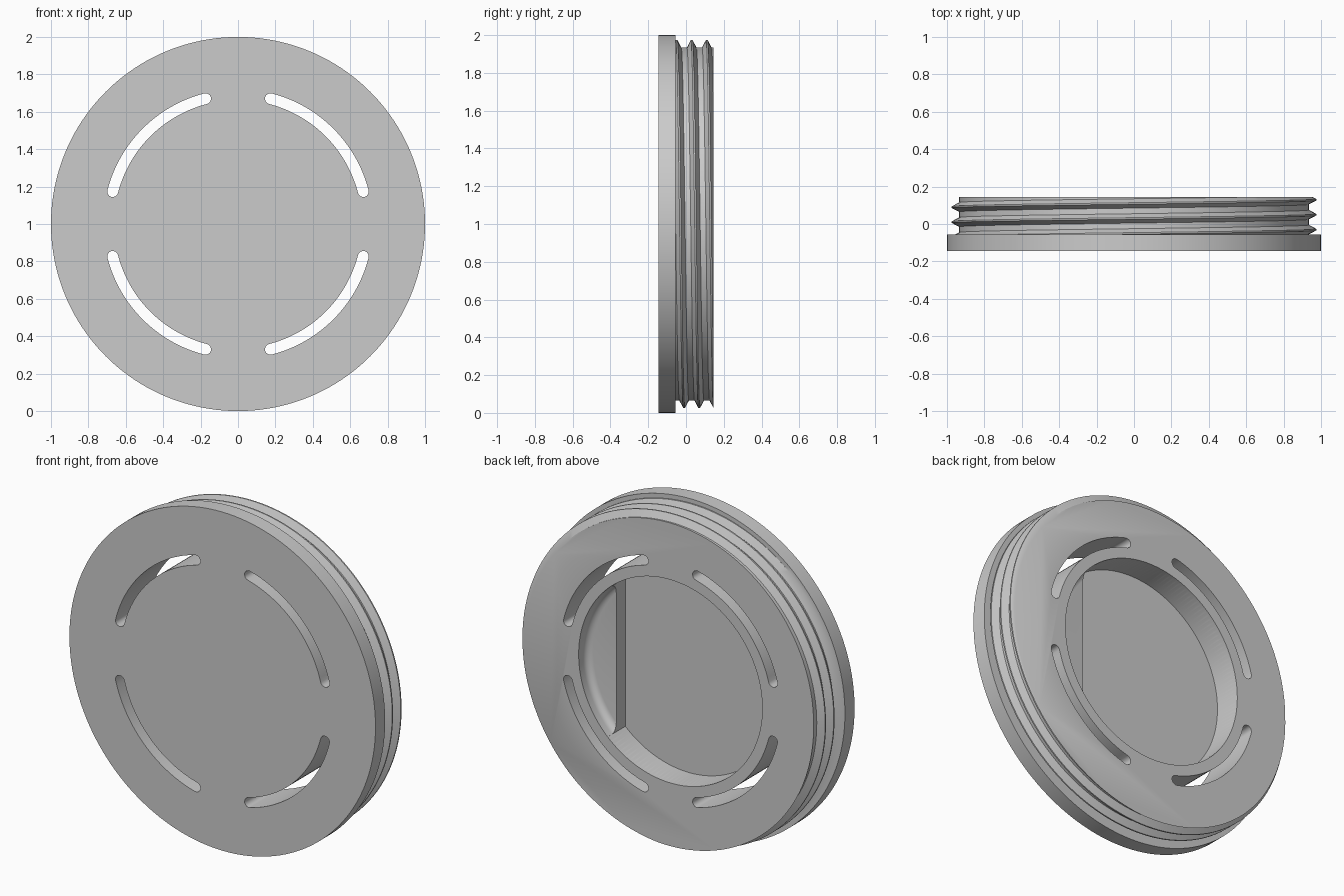
import bpy, bmesh
from math import sin, cos, pi, radians, acos

cube = bpy.data.objects.get("Cube")
if cube:
    bpy.data.objects.remove(cube, do_unlink=True)

STEPS = 160
FRONT, SHOULDER, BACK = -0.145, -0.055, 0.145
PITCH, CREST, ROOT = 0.08, 0.975, 0.935
RECESS, FLOOR, LEDGE, CHORD = 0.6, -0.02, 0.065, 0.41


def polar(r, t, y):
    """Point at radius r, angle t clockwise from the top, depth y."""
    return (r * sin(t), y, 1 + r * cos(t))


def loft(name, rings):
    """Skin open rings whose ends coincide, weld the seam and cap both ends."""
    bm = bmesh.new()
    rows = [[bm.verts.new(p) for p in ring] for ring in rings]
    for a, b in zip(rows, rows[1:]):
        for i in range(len(a) - 1):
            bm.faces.new((a[i], a[i + 1], b[i + 1], b[i]))
    bmesh.ops.remove_doubles(bm, verts=bm.verts, dist=1e-4)
    bmesh.ops.holes_fill(bm, edges=bm.edges, sides=0)
    bmesh.ops.recalc_face_normals(bm, faces=bm.faces)
    mesh = bpy.data.meshes.new(name)
    bm.to_mesh(mesh)
    bm.free()
    obj = bpy.data.objects.new(name, mesh)
    bpy.context.collection.objects.link(obj)
    return obj


def prism(name, outline, y0, y1):
    closed = outline + outline[:1]
    return loft(name, [[polar(r, t, y) for r, t in closed] for y in (y0, y1)])


def thread_radius(y, crest_y):
    u = abs((y - crest_y + PITCH / 2) % PITCH - PITCH / 2)
    f = min(max((u - 0.004) / 0.021, 0), 1)
    return CREST + (ROOT - CREST) * f


# Threaded plug with its front flange: helical rows clamped to the plug length
angles = [2 * pi * i / STEPS for i in range(STEPS + 1)]
rings = [[polar(1, t, y) for t in angles] for y in (FRONT, SHOULDER)]
for k in range(-3, 3):
    for offset in (-0.004, 0.004, 0.025, 0.055):
        ring = []
        for t in angles:
            crest_y = 0.03 + PITCH * (t / (2 * pi) + k)
            y = min(max(crest_y + offset, SHOULDER), BACK)
            ring.append(polar(thread_radius(y, crest_y), t, y))
        rings.append(ring)
plug = loft("threaded_plug", rings)

# Shallow round recess with a filleted bottom edge, leaving the ledge
fillet = 0.04
profile = [(RECESS, 0.3)]
for i in range(7):
    a = pi / 2 * i / 6
    profile.append((RECESS - fillet * (1 - cos(a)), LEDGE + fillet * (1 - sin(a))))
cutters = [loft("recess_cutter", [[polar(r, t, y) for t in angles] for r, y in profile])]

# Deep recess, stopped by a straight ledge wall on the left side
start = pi / 2 + acos(CHORD / RECESS)
sweep = 2 * pi - 2 * acos(CHORD / RECESS)
outline = [(RECESS, start + sweep * i / 120) for i in range(121)]
cutters.append(prism("deep_recess_cutter", outline, FLOOR, 0.3))

# Four curved slots with round ends
mid, half = 0.692, 0.029
lo, hi = radians(14.5), radians(75.5)
for q in range(4):
    base = q * pi / 2
    slot = [(mid + half, base + lo + (hi - lo) * i / 28) for i in range(29)]
    for i in range(1, 8):
        a = pi * i / 8
        slot.append((mid + half * cos(a), base + hi + half * sin(a) / mid))
    slot += [(mid - half, base + hi - (hi - lo) * i / 28) for i in range(29)]
    for i in range(1, 8):
        a = pi * i / 8
        slot.append((mid - half * cos(a), base + lo - half * sin(a) / mid))
    cutters.append(prism("slot_cutter", slot, -0.3, 0.3))

# Cut everything out of the plug
bpy.ops.object.select_all(action='DESELECT')
plug.select_set(True)
bpy.context.view_layer.objects.active = plug
for cutter in cutters:
    cutter.hide_render = True
    mod = plug.modifiers.new("cut", 'BOOLEAN')
    mod.operation = 'DIFFERENCE'
    mod.solver = 'EXACT'
    mod.object = cutter
    bpy.ops.object.modifier_apply(modifier=mod.name)
    bpy.data.objects.remove(cutter, do_unlink=True)

# Single grey colour
grey = bpy.data.materials.new("grey")
grey.use_nodes = True
grey.diffuse_color = (0.6, 0.6, 0.6, 1)
grey.node_tree.nodes["Principled BSDF"].inputs["Base Color"].default_value = (0.6, 0.6, 0.6, 1)
plug.data.materials.clear()
plug.data.materials.append(grey)
bpy.ops.object.shade_smooth_by_angle(angle=radians(30))
